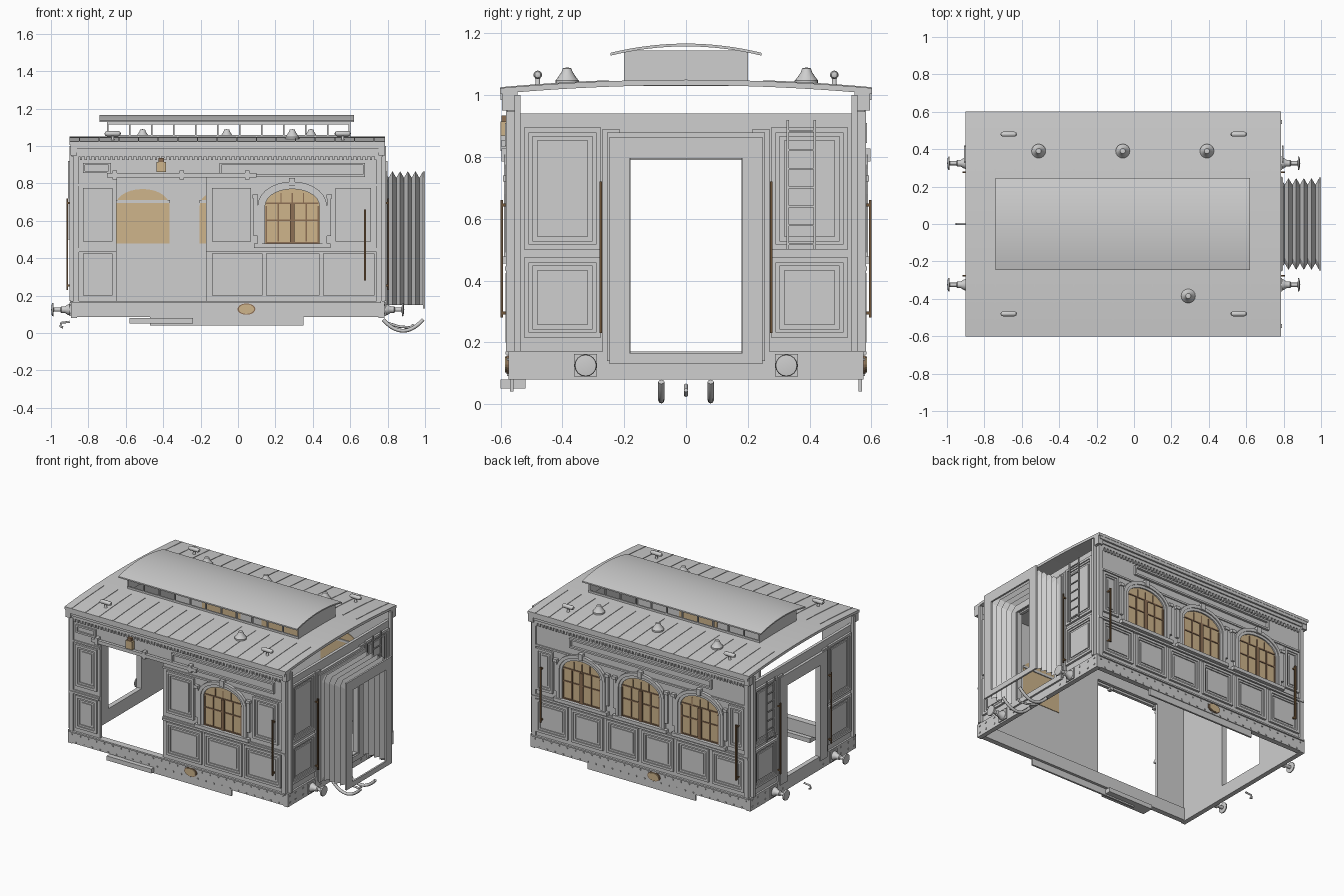
import bpy, bmesh, math
from mathutils import Vector, Matrix

if "Cube" in bpy.data.objects:
    bpy.data.objects.remove(bpy.data.objects["Cube"])

def mat(name, rgb):
    m = bpy.data.materials.new(name)
    m.diffuse_color = (*rgb, 1)
    m.use_nodes = True
    m.node_tree.nodes["Principled BSDF"].inputs["Base Color"].default_value = m.diffuse_color
    return m

GREY = mat("pale grey", (0.62, 0.62, 0.62))
TAN = mat("tan glass", (0.62, 0.46, 0.26))
WOOD = mat("brown wood", (0.27, 0.16, 0.09))
RAIL = mat("dark bronze", (0.16, 0.09, 0.04))

def finish(bm, name, m, smooth=False):
    bmesh.ops.recalc_face_normals(bm, faces=bm.faces)
    me = bpy.data.meshes.new(name)
    bm.to_mesh(me)
    bm.free()
    me.materials.append(m)
    ob = bpy.data.objects.new(name, me)
    bpy.context.collection.objects.link(ob)
    if smooth:
        bpy.ops.object.select_all(action='DESELECT')
        ob.select_set(True)
        bpy.context.view_layer.objects.active = ob
        bpy.ops.object.shade_smooth_by_angle(angle=math.radians(35))
    return ob

# Facade coordinates: u along the wall, z up, d outwards from the wall face
def place(side, u, d, z):
    return {'F': (u, -0.57 - d, z), 'B': (u, 0.57 + d, z),
            'R': (0.77 + d, u, z), 'L': (-0.88 - d, u, z)}[side]

parts = {}
def box(part, x0, x1, y0, y1, z0, z1, m=GREY):
    bm = parts.setdefault(part, (bmesh.new(), m))[0]
    bmesh.ops.create_cube(bm, size=1, matrix=Matrix.LocRotScale(
        Vector(((x0 + x1) / 2, (y0 + y1) / 2, (z0 + z1) / 2)), None,
        Vector((abs(x1 - x0), abs(y1 - y0), abs(z1 - z0)))))

def slab(part, side, u0, u1, z0, z1, d0, d1, m=GREY):
    a, b = place(side, u0, d0, z0), place(side, u1, d1, z1)
    box(part, a[0], b[0], a[1], b[1], z0, z1, m)

def prism(part, side, pts, d0, d1, m=GREY):
    bm = parts.setdefault(part, (bmesh.new(), m))[0]
    a, b = [[bm.verts.new(place(side, u, d, z)) for u, z in pts] for d in (d0, d1)]
    bm.faces.new(a)
    bm.faces.new(b)
    for i in range(len(pts)):
        j = (i + 1) % len(pts)
        bm.faces.new((a[i], a[j], b[j], b[i]))

def border(part, side, u0, u1, z0, z1, w, d, m=GREY):
    slab(part, side, u0, u0 + w, z0, z1, 0, d, m)
    slab(part, side, u1 - w, u1, z0, z1, 0, d, m)
    slab(part, side, u0 + w, u1 - w, z0, z0 + w, 0, d, m)
    slab(part, side, u0 + w, u1 - w, z1 - w, z1, 0, d, m)

def panel(side, u0, u1, z0, z1):
    border("wall_panels", side, u0, u1, z0, z1, 0.016, 0.014)
    border("wall_panels", side, u0 + .016, u1 - .016, z0 + .016, z1 - .016, 0.012, 0.007)
    slab("wall_panels", side, u0 + .042, u1 - .042, z0 + .042, z1 - .042, 0, 0.006)

def arc(c, hw, spring, rise, n=14):
    return [(c + hw * math.cos(math.pi * i / n), spring + rise * math.sin(math.pi * i / n))
            for i in range(n + 1)]

# Arched window with surround, mullions and sill
def window(side, c):
    prism("window_glass", side, arc(c, .145, .68, .09) + [(c - .145, .48), (c + .145, .48)],
          -.024, .004, TAN)
    for hw, d, w in ((.185, .02, .022), (.163, .013, .018)):
        out, inn = arc(c, hw, .68, hw - .055), arc(c, hw - w, .68, hw - w - .055)
        prism("window_arches", side, out + inn[::-1], 0, d)
        for s in (-1, 1):
            slab("window_arches", side, c + s * (hw - w), c + s * hw, .47, .68, 0, d)
    for s in (-1, 1):
        slab("window_pilasters", side, c + s * .186, c + s * .207, .52, .72, 0, .015)
        slab("window_pilasters", side, c + s * .182, c + s * .213, .72, .74, 0, .022)
        slab("window_frames", side, c + s * .07, c + s * .078, .49, .69, .004, .010, WOOD)
        slab("window_frames", side, c + s * .136, c + s * .144, .48, .68, .004, .010, WOOD)
    slab("window_frames", side, c - .013, c + .013, .48, .69, .004, .013, WOOD)
    for z in (.48, .60, .69):
        slab("window_frames", side, c - .14, c + .14, z, z + .008, .004, .009, WOOD)
    for i in (-1, 0, 1):
        slab("window_frames", side, c + i * .06 - .003, c + i * .06 + .003, .69, .75, .004, .008, WOOD)
    slab("window_arches", side, c - .016, c + .016, .785, .828, 0, .027)
    slab("window_sills", side, c - .205, c + .205, .455, .478, 0, .028)
    slab("blind_rails", side, c - .146, c + .146, .695, .71, -.03, -.024)

# Walls
for u0, u1, z0, z1 in ((-.88, -.65, .165, .95), (-.17, .77, .165, .95), (-.65, -.17, .84, .95)):
    slab("front_wall", 'F', u0, u1, z0, z1, -.02, 0)
slab("back_wall", 'B', -.88, .77, .165, .95, -.02, 0)
for e in 'LR':
    for s in (-1, 1):
        slab("end_walls", e, s * .18, s * .57, .165, .94, -.02, 0)
        slab("door_surrounds", e, s * .18, s * .255, .14, .88, 0, .018)
        slab("door_surrounds", e, s * .215, s * .27, .165, .89, 0, .012)
        panel(e, *sorted((s * .275, s * .525)), .5, .895)
        panel(e, *sorted((s * .275, s * .525)), .215, .475)
        slab("corner_posts", e, s * .535, s * .555, .17, 1.0, 0, .022)
        slab("corner_brackets", e, s * .545, s * .595, .95, 1.015, -.02, .015)
        slab("end_grab_rails", e, s * .272, s * .28, .23, .72, .028, .036, RAIL)
        for z in (.25, .69):
            slab("end_grab_rails", e, s * .272, s * .28, z, z + .01, 0, .03, RAIL)
        slab("buffer_bases", e, s * .325 - .037, s * .325 + .037, .09, .162, .012, .02)
        for u in (.22, .41, .49, .55):
            for z in (.1, .145):
                slab("rivets", e, s * u - .005, s * u + .005, z, z + .01, .01, .016)
    slab("end_walls", e, -.18, .18, .79, .94, -.02, 0)
    slab("door_surrounds", e, -.18, .18, .8, .88, 0, .018)
    slab("end_beams", e, -.575, .575, .08, .17, -.02, .012)
    # ladder
    for u in (.33, .417):
        slab("ladder", e, u - .004, u + .004, .5, .92, .022, .03)
    for i in range(7):
        slab("ladder", e, .33, .417, .515 + i * .061, .521 + i * .061, .022, .028)

# Side trim shared by both long walls
for s in 'FB':
    slab("side_sills", s, -.885, .765, .085, .16, -.03, .005)
    slab("side_sills", s, -.885, .765, .16, .17, -.03, .015)
    for z0, z1, d in ((.432, .446, .016), (.446, .456, .008)):
        for u0, u1 in (((-.88, -.65), (-.17, .77)) if s == 'F' else ((-.88, .77),)):
            slab("belt_rails", s, u0, u1, z0, z1, 0, d)
            slab("belt_rails", s, u0, u1, .785, .797, 0, .008)
    for z0, z1, d in ((.945, .965, .01), (.965, .985, .018), (.985, 1.022, .03)):
        slab("cornice", s, -.89, .775, z0, z1, -.02, d)
    for i in range(66):
        slab("dentils", s, -.87 + i * .025, -.858 + i * .025, .925, .945, 0, .01)
    for i in range(27):
        for z in (.095, .145):
            u = -.86 + i * .0618 + (.03 if z < .1 else 0)
            if u < .76:
                slab("rivets", s, u - .004, u + .004, z - .004, z + .004, .005, .010)
    slab("truss_plate", s, -.47, .35, .04, .086, -.012, 0)
    c = .045 if s == 'F' else -.16
    for k, d, m, n in ((1, .011, WOOD, "emblem_rim"), (.85, .016, TAN, "emblem_plate")):
        prism(n, s, [(c + .048 * k * math.cos(t * math.pi / 10), .128 + .03 * k * math.sin(t * math.pi / 10))
                     for t in range(20)], .004, d, m)
    for u in ((.68,) if s == 'F' else (-.8, .69)):
        slab("side_grab_rails", s, u - .005, u + .005, .28, .66, .022, .031, RAIL)
        for z in (.29, .64):
            slab("side_grab_rails", s, u - .005, u + .005, z, z + .01, 0, .025, RAIL)
    for u in (-.865, .755):
        slab("corner_posts", s, u - .015, u + .015, .17, .95, 0, .012)

# Front side panels, window, door track, step, lantern
for u0, u1 in ((-.83, -.67), (-.14, .13), (.15, .435), (.455, .73)):
    panel('F', u0, u1, .2, .425)
for u0, u1 in ((-.83, -.67), (-.14, .07), (.52, .71)):
    panel('F', u0, u1, .49, .775)
window('F', .29)
border("sign_board", 'F', -.1, .68, .835, .91, .012, .016)
border("sign_board", 'F', -.83, -.68, .855, .91, .012, .012)
slab("door_track", 'F', -.7, .1, .832, .855, .008, .028)
for u in (-.66, -.3, .05):
    slab("door_track", 'F', u - .012, u + .012, .82, .87, 0, .03)
slab("step", 'F', -.58, -.24, .05, .08, -.05, .03)
slab("lantern", 'F', -.435, -.385, .86, .915, .005, .03, TAN)
slab("lantern_cap", 'F', -.425, -.395, .915, .935, .008, .027, WOOD)

# Back side panels and windows
for i in range(6):
    panel('B', -.845 + i * .268, -.605 + i * .268, .2, .425)
for c in (-.51, -.06, .39):
    window('B', c)
for u0, u1 in ((-.845, -.73), (.61, .735)):
    panel('B', u0, u1, .49, .775)
border("sign_board", 'B', -.6, .48, .845, .91, .012, .016)

# Curved roofs
def arc_roof(part, x0, x1, y0, y1, top, k, t, n=8):
    bm = parts.setdefault(part, (bmesh.new(), GREY))[0]
    rows = []
    for i in range(n + 1):
        y = y0 + (y1 - y0) * i / n
        z = top - k * y * y
        rows.append([bm.verts.new(p) for p in ((x0, y, z), (x1, y, z), (x1, y, z - t), (x0, y, z - t))])
    for a, b in zip(rows, rows[1:]):
        for j in range(4):
            bm.faces.new((a[j], a[(j + 1) % 4], b[(j + 1) % 4], b[j]))
    bm.faces.new(rows[0])
    bm.faces.new(rows[-1])

for s in (-1, 1):
    arc_roof("roof", -.9, .785, s * .2, s * .602, 1.05, .075, .018)
    for i in range(16):
        x = -.85 + i * .105
        arc_roof("roof_seams", x, x + .006, s * .25, s * .6, 1.053, .075, .006)
    # clerestory sides
    box("clerestory_beams", -.7, .6, s * .19, s * .2, 1.115, 1.14)
    box("clerestory_beams", -.7, .6, s * .19, s * .2, 1.03, 1.06)
    for i in range(12):
        x = -.7 + i * .1175
        box("clerestory_posts", x, x + .008, s * .188, s * .2, 1.04, 1.13)
arc_roof("roof", -.9, -.7, -.2, .2, 1.05, .075, .018)
arc_roof("roof", .6, .785, -.2, .2, 1.05, .075, .018)
arc_roof("clerestory_roof", -.74, .62, -.245, .245, 1.167, .5, .009, 16)
for x in (-.7, .592):
    box("clerestory_ends", x, x + .008, -.2, .2, 1.03, 1.145)

# Gangway bellows: folded arch open at the bottom
bm = parts.setdefault("gangway_bellows", (bmesh.new(), GREY))[0]
rings = []
for i in range(11):
    o = .035 * (i % 2)
    h, t, c = .245 - o, .865 - o, .03
    path = [(-h, .15), (-h, t - c), (-h + c, t), (h - c, t), (h, t - c), (h, .15)]
    rings.append([bm.verts.new((.785 + i * .0205, y, z)) for y, z in path])
for a, b in zip(rings, rings[1:]):
    for j in range(5):
        bm.faces.new((a[j], a[j + 1], b[j + 1], b[j]))
for x in (.785, .988):
    for s in (-1, 1):
        box("gangway_frames", x, x + .012, s * .183, s * .248, .13, .865)
    box("gangway_frames", x, x + .012, -.183, .183, .795, .865)
    box("gangway_frames", x, x + .012, -.183, .183, .13, .165)

for name, (b, m) in parts.items():
    finish(b, name, m, "roof" in name and "seams" not in name)

# Lathed fittings: profile is (radius, height) along the given axis
def lathe(name, profile, origin, axis, n=16):
    bm = bmesh.new()
    vs = [bm.verts.new((r, 0, h)) for r, h in profile]
    es = [bm.edges.new(p) for p in zip(vs, vs[1:])]
    bmesh.ops.spin(bm, geom=vs + es, cent=(0, 0, 0), axis=(0, 0, 1), angle=2 * math.pi, steps=n)
    bmesh.ops.remove_doubles(bm, verts=bm.verts, dist=1e-5)
    rot = Vector((0, 0, 1)).rotation_difference(Vector(axis)).to_matrix().to_4x4()
    bm.transform(Matrix.Translation(origin) @ rot)
    finish(bm, name, GREY, True)

for x, y in ((-.51, .39), (-.06, .39), (.39, .39), (.29, -.385)):
    lathe("roof_vent", [(.038, 0), (.038, .012), (.03, .022), (.018, .04), (.014, .052), (0, .055)],
          (x, y, 1.035), (0, 0, 1))
for s in (-1, 1):
    for x in (-.67, .56):
        lathe("roof_lamp_post", [(.014, 0), (.008, .012), (.008, .04)], (x, s * .48, 1.025), (0, 0, 1), 10)
        lathe("roof_lamp", [(0, -.044), (.01, -.04), (.014, -.03), (.014, .03), (.01, .04), (0, .044)],
              (x, s * .48, 1.066), (1, 0, 0), 10)
    for e, x in ((1, .785), (-1, -.895)):
        lathe("buffer", [(.032, 0), (.028, .015), (.018, .03), (.018, .05), (.011, .055), (.011, .09),
                         (.036, .092), (.034, .1), (0, .104)], (x, s * .325, .125), (e, 0, 0))

# Hanging hoses and coupling hooks
def tube(name, pts, r):
    cu = bpy.data.curves.new(name, 'CURVE')
    cu.dimensions, cu.bevel_depth, cu.bevel_resolution, cu.use_fill_caps = '3D', r, 2, True
    sp = cu.splines.new('POLY')
    sp.points.add(len(pts) - 1)
    for p, q in zip(sp.points, pts):
        p.co = (*q, 1)
    cu.materials.append(GREY)
    bpy.context.collection.objects.link(bpy.data.objects.new(name, cu))

for y in (-.08, .08):
    tube("hose", [(.775 + .215 * i / 10, y, .012 + .06 * (i / 5 - 1) ** 2) for i in range(11)], .010)
tube("coupling_hook", [(.78, 0, .06), (.86, 0, .035), (.92, 0, .03), (.94, 0, .045)], .007)
tube("rear_hook", [(-.9, 0, .06), (-.945, 0, .055), (-.95, 0, .035), (-.935, 0, .03)], .006)
